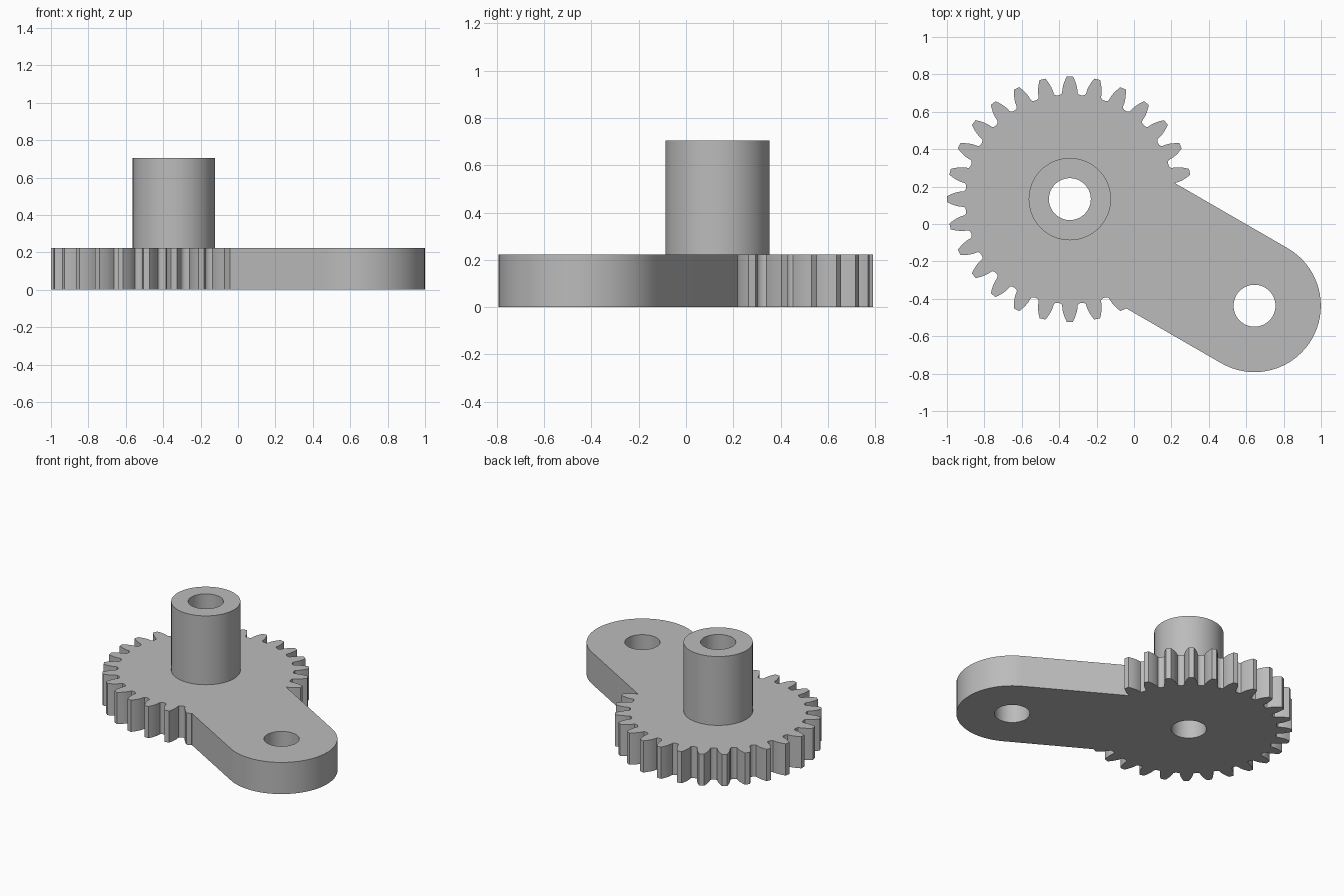
import bpy, bmesh, math
from mathutils import Matrix, Vector

cube = bpy.data.objects.get("Cube")
if cube:
    bpy.data.objects.remove(cube, do_unlink=True)

# Main dimensions
TEETH = 28
TIP_R = 0.657
MODULE = TIP_R / (TEETH / 2 + 1)
PITCH_R = MODULE * TEETH / 2
BASE_R = PITCH_R * math.cos(math.radians(20))
ROOT_R = PITCH_R - 1.25 * MODULE
GEAR_CENTRE = Vector((-0.343, 0.133, 0))
ARM_ANGLE = math.radians(-30)
ARM_LENGTH, ARM_R = 1.14, 0.355
HOLE_R, HUB_R = 0.112, 0.22
PLATE_TOP, HUB_TOP = 0.222, 0.705

grey = bpy.data.materials.new("plain grey")
grey.use_nodes = True
colour = (0.5, 0.5, 0.5, 1)
grey.diffuse_color = colour
grey.node_tree.nodes["Principled BSDF"].inputs["Base Color"].default_value = colour


def polar(r, a, cx=0):
    return Vector((cx + r * math.cos(a), r * math.sin(a), 0))


def circle(r, cx=0, n=72):
    return [polar(r, math.tau * i / n, cx) for i in range(n)]


def half_angle(r):
    """Half the angular thickness of an involute tooth at radius r."""
    inv = lambda a: math.tan(a) - a
    pressure = math.acos(min(1, BASE_R / r))
    return math.pi / (2 * TEETH) + inv(math.radians(20)) - inv(pressure)


def gear_outline():
    """Counter-clockwise teeth, each followed by its rounded valley."""
    pitch = math.tau / TEETH
    radii = [BASE_R + (TIP_R - BASE_R) * i / 5 for i in range(6)]
    gap = pitch / 2 - half_angle(BASE_R)
    pts = []
    for k in range(TEETH):
        a = -ARM_ANGLE + (k - 2) * pitch
        pts += [polar(r, a - half_angle(r)) for r in radii]
        pts += [polar(r, a + half_angle(r)) for r in reversed(radii)]
        for i in range(1, 8):
            t = math.pi * i / 8
            pts.append(polar(BASE_R - (BASE_R - ROOT_R) * math.sin(t) ** 0.7,
                             a + pitch / 2 - gap * math.cos(t)))
    return pts


def plate_outline():
    """Gear outline merged with the straight round-ended arm along +x."""
    pts = gear_outline()
    outside = [i for i, p in enumerate(pts) if p.x < 0 or abs(p.y) > ARM_R]
    first, last = outside[0], outside[-1]

    def crossing(a, b, y):
        return a.lerp(b, (y - a.y) / (b.y - a.y))

    start = crossing(pts[first - 1], pts[first], ARM_R)
    end = crossing(pts[last], pts[last + 1], -ARM_R)
    arc = [polar(ARM_R, math.pi * (i / 36 - 0.5), ARM_LENGTH) for i in range(37)]
    return [start] + pts[first:last + 1] + [end] + arc


def extruded(name, loops, z0, z1):
    """Solid prism from an outer loop and hole loops."""
    bm = bmesh.new()
    for loop in loops:
        verts = [bm.verts.new(p) for p in loop]
        for a, b in zip(verts, verts[1:] + verts[:1]):
            bm.edges.new((a, b))
    bmesh.ops.triangle_fill(bm, edges=bm.edges[:], use_beauty=True)
    top = bmesh.ops.extrude_face_region(bm, geom=bm.faces[:])["geom"]
    bmesh.ops.translate(bm, vec=(0, 0, z1 - z0),
                        verts=[g for g in top if isinstance(g, bmesh.types.BMVert)])
    bmesh.ops.recalc_face_normals(bm, faces=bm.faces[:])
    place = Matrix.Translation(GEAR_CENTRE + Vector((0, 0, z0)))
    bm.transform(place @ Matrix.Rotation(ARM_ANGLE, 4, "Z"))
    mesh = bpy.data.meshes.new(name)
    bm.to_mesh(mesh)
    bm.free()
    mesh.materials.append(grey)
    mesh.shade_smooth()
    mesh.set_sharp_from_angle(angle=math.radians(30))
    obj = bpy.data.objects.new(name, mesh)
    bpy.context.collection.objects.link(obj)
    return obj


# Toothed plate with its arm, bored at the shaft and at the arm end
extruded("gear_arm_plate",
         [plate_outline(), circle(HOLE_R), circle(HOLE_R, ARM_LENGTH)], 0, PLATE_TOP)

# Hollow hub standing on the gear
extruded("hub_tube", [circle(HUB_R), circle(HOLE_R)], PLATE_TOP, HUB_TOP)
